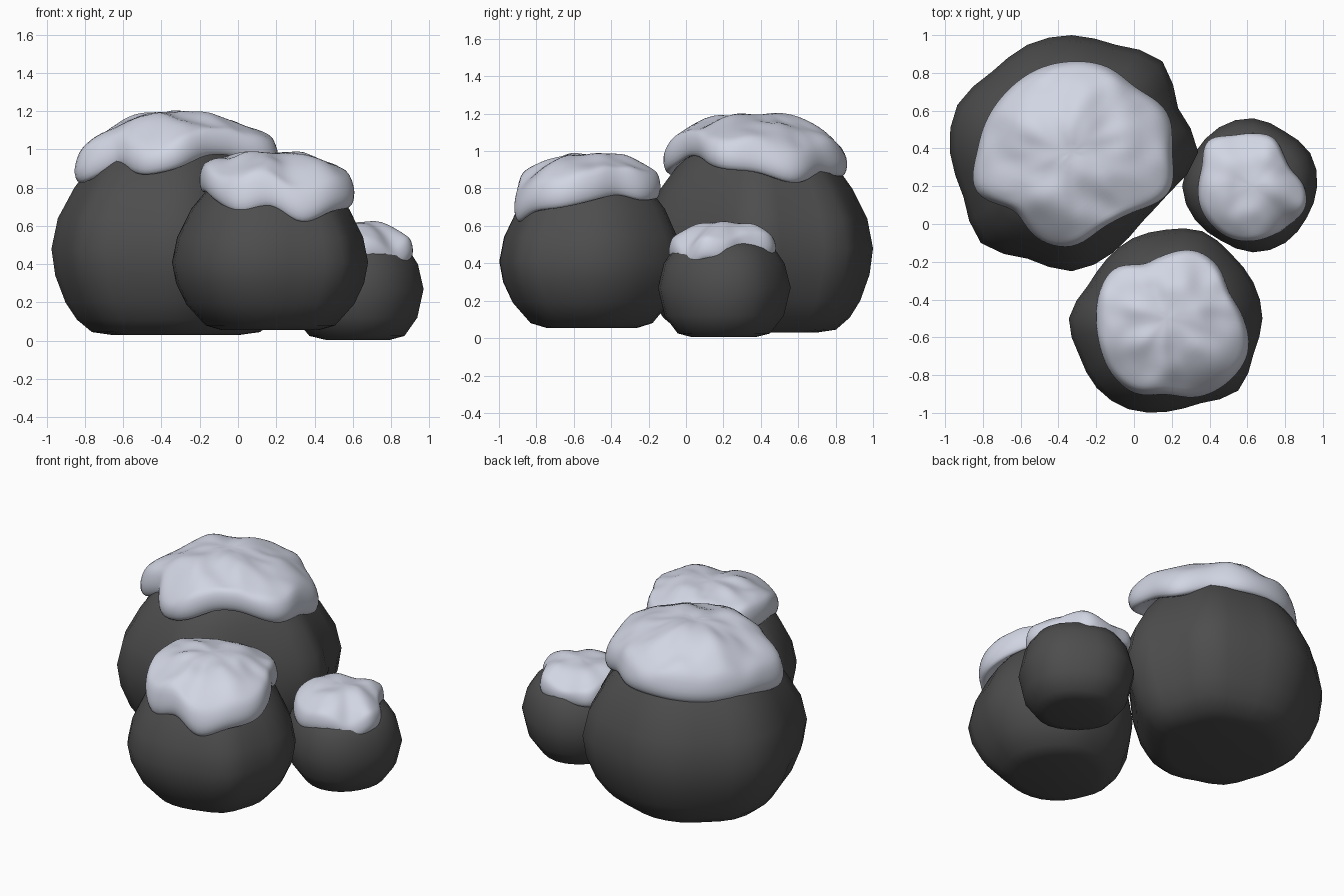
import bpy
import bmesh
import math
from mathutils import Vector, noise

cube = bpy.data.objects.get("Cube")
if cube:
    bpy.data.objects.remove(cube, do_unlink=True)


def make_material(name, colour):
    material = bpy.data.materials.new(name)
    material.use_nodes = True
    material.diffuse_color = colour
    shader = material.node_tree.nodes["Principled BSDF"]
    shader.inputs["Base Color"].default_value = colour
    shader.inputs["Roughness"].default_value = 0.8
    return material


stone = make_material("dark stone", (0.075, 0.075, 0.075, 1))
snow = make_material("cool white snow", (0.64, 0.67, 0.77, 1))


def refine(values, steps):
    """Smooth closed spline through evenly spaced values."""
    count = len(values)
    result = []
    for i in range(count):
        a, b, c, d = (values[(i + k) % count] for k in (-1, 0, 1, 2))
        for step in range(steps):
            t = step / steps
            result.append(b + t / 2 * (c - a + t * (2 * a - 5 * b + 4 * c - d
                                                    + t * (3 * (b - c) + d - a))))
    return result


def polar(centre, radii, index, scale):
    """Point of a plan outline, given as radii at even angles."""
    angle = math.tau * index / len(radii)
    radius = radii[index] * scale
    return (centre[0] + radius * math.cos(angle),
            centre[1] + radius * math.sin(angle))


def skin(name, rings, bottom, top, material):
    """Closed smooth surface through stacked rings, with a pole at each end."""
    bm = bmesh.new()
    loops = [[bm.verts.new(point) for point in ring] for ring in rings]
    count = len(loops[0])
    low, high = bm.verts.new(bottom), bm.verts.new(top)
    for i in range(count):
        j = (i + 1) % count
        for under, over in zip(loops, loops[1:]):
            bm.faces.new((under[i], under[j], over[j], over[i]))
        bm.faces.new((low, loops[0][j], loops[0][i]))
        bm.faces.new((high, loops[-1][i], loops[-1][j]))
    bmesh.ops.recalc_face_normals(bm, faces=bm.faces)
    for face in bm.faces:
        face.smooth = True
    mesh = bpy.data.meshes.new(name)
    bm.to_mesh(mesh)
    bm.free()
    mesh.materials.append(material)
    obj = bpy.data.objects.new(name, mesh)
    bpy.context.collection.objects.link(obj)
    return obj


def boulder(name, centre, radii, profile):
    """Rounded rock: plan outline scaled by (scale, height) levels."""
    radii = refine(radii, 2)
    mean = sum(radii) / len(radii)
    rings = []
    for scale, z in profile:
        # Corners soften away from the widest level
        softened = [mean + (r - mean) * scale for r in radii]
        rings.append([(*polar(centre, softened, i, scale), z)
                      for i in range(len(radii))])
    floor, peak = profile[0][1], profile[-1][1]
    return skin(name, rings, (*centre, floor), (*centre, peak + 0.02), stone)


def lumps(x, y, seed):
    coarse = noise.noise(Vector((x * 5, y * 5, seed)))
    fine = noise.noise(Vector((x * 10, y * 10, seed)))
    return coarse + fine * 0.5


def snow_cap(name, centre, radii, rim, lip, peak, lump):
    """Soft cap with a rolled, dripping rim and a lumpy domed top."""
    radii, rim = refine(radii, 3), refine(rim, 3)
    count = len(radii)
    rings = []
    # Tucked underside and rounded rim
    for scale, rise in ((0.6, 0.6), (0.86, 0.2), (0.93, 0), (0.98, 0.08),
                        (1.01, 0.4), (1, 0.75)):
        rings.append([(*polar(centre, radii, i, scale), rim[i] + lip * rise)
                      for i in range(count)])
    # Domed top
    for scale in (0.96, 0.89, 0.8, 0.69, 0.57, 0.44, 0.3, 0.15):
        dome = 1 - scale ** 3
        # Lumps and rim drips fade out towards the middle
        strength = lump * min(1, scale * 3)
        ring = []
        for i in range(count):
            x, y = polar(centre, radii, i, scale)
            edge = rim[i] + lip
            ring.append((x, y, edge + (peak - edge) * dome
                         + lumps(x, y, peak) * strength))
        rings.append(ring)
    base = sum(rim) / count + lip * 0.6
    cap = skin(name, rings, (*centre, base), (*centre, peak), snow)
    smooth = cap.modifiers.new("soften", "SUBSURF")
    smooth.levels = smooth.render_levels = 1
    return cap


# Large boulder at the back
large = (-0.33, 0.38)
boulder("large_boulder", large,
        [.67, .61, .68, .615, .62, .615, .6, .655,
         .645, .62, .68, .61, .63, .575, .525, .56],
        [(.52, .03), (.68, .045), (.8, .11), (.89, .2), (.97, .34), (1, .48),
         (.95, .64), (.82, .8), (.74, .87), (.63, .96), (.42, 1.02)])
snow_cap("large_snow_cap", large,
         [.53, .55, .48, .49, .48, .475, .47, .48,
          .5, .55, .43, .49, .5, .43, .45, .56],
         [.88, .82, .87, .86, .86, .85, .84, .84,
          .83, .82, .91, .86, .89, .96, .96, .9],
         0.14, 1.19, 0.045)

# Medium boulder at the front
medium = (0.17, -0.5)
boulder("medium_boulder", medium,
        [.51, .5, .485, .5, .47, .46, .445, .45,
         .515, .5, .52, .52, .495, .485, .54, .5],
        [(.5, .055), (.67, .08), (.86, .19), (.96, .3), (1, .41),
         (.95, .54), (.81, .69), (.65, .79), (.4, .87)])
snow_cap("medium_snow_cap", medium,
         [.41, .36, .39, .39, .34, .31, .38, .38,
          .37, .38, .41, .43, .4, .45, .47, .47],
         [.73, .76, .73, .74, .74, .76, .75, .77,
          .77, .77, .72, .66, .7, .61, .67, .69],
         0.14, 0.98, 0.04)

# Small boulder at the model's left
small = (0.63, 0.2)
boulder("small_boulder", small,
        [.34, .35, .335, .36, .36, .355, .375, .355, .335, .35, .345, .33],
        [(.48, .005), (.7, .025), (.9, .12), (1, .27),
         (.91, .4), (.76, .48), (.5, .53)])
snow_cap("small_snow_cap", small,
         [.27, .22, .23, .28, .28, .29, .34, .29,
          .29, .3, .3, .3, .29, .28, .28, .3],
         [.42, .44, .44, .44, .43, .43, .43, .43,
          .43, .43, .41, .4, .42, .42, .37, .42],
         0.1, 0.62, 0.03)
